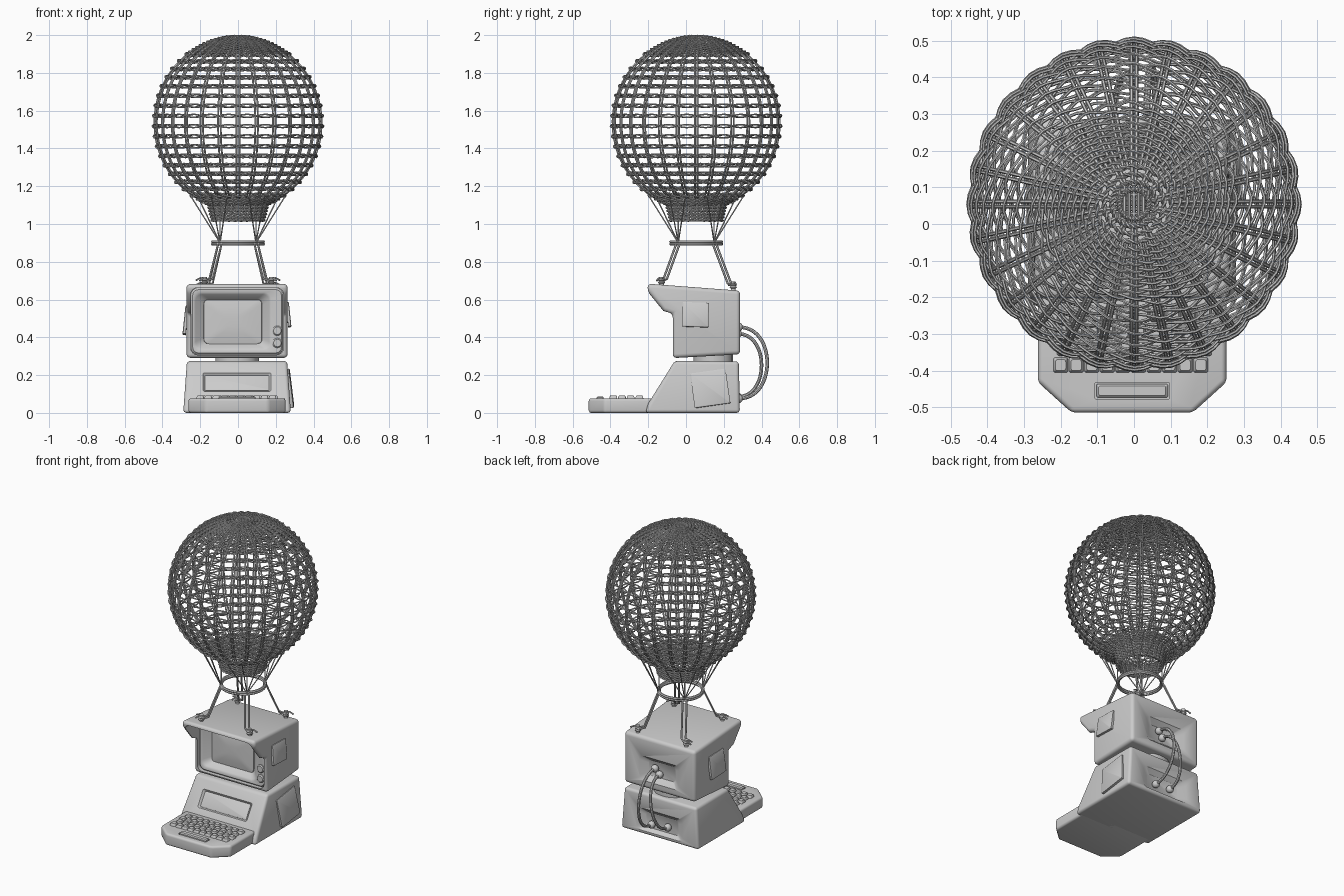
import bpy, bmesh
from math import sin, cos, pi, radians
from mathutils import Vector, Matrix

if "Cube" in bpy.data.objects:
    bpy.data.objects.remove(bpy.data.objects["Cube"])

CX, BY = -0.005, 0.054          # console centre line, balloon axis
X, Y, Z = Vector((1, 0, 0)), Vector((0, 1, 0)), Vector((0, 0, 1))
cutters = []


def make(name, bm):
    bmesh.ops.recalc_face_normals(bm, faces=bm.faces)
    me = bpy.data.meshes.new(name)
    bm.to_mesh(me)
    bm.free()
    ob = bpy.data.objects.new(name, me)
    bpy.context.collection.objects.link(ob)
    return ob


def frame(o, x, y):
    x, y = x.normalized(), y.normalized()
    n = x.cross(y)
    return Matrix.Translation(o) @ Matrix((x, y, n)).transposed().to_4x4()


def add_loft(bm, rings, m):
    """Skin rounded rectangles (cx, cy, w, h, corner, depth) and cap the ends."""
    loops = []
    for cx, cy, w, h, r, d in rings:
        loop = []
        for q, (sx, sy) in enumerate([(1, 1), (-1, 1), (-1, -1), (1, -1)]):
            for k in range(5):
                a = (q + k / 4) * pi / 2
                p = Vector((cx + sx * (w / 2 - r) + r * cos(a), cy + sy * (h / 2 - r) + r * sin(a), d))
                loop.append(bm.verts.new(m @ p))
        loops.append(loop)
    n = len(loops[0])
    for a, b in zip(loops, loops[1:]):
        for i in range(n):
            bm.faces.new((a[i], a[(i + 1) % n], b[(i + 1) % n], b[i]))
    bm.faces.new(loops[0][::-1])
    bm.faces.new(loops[-1])


def loft(name, rings, m):
    bm = bmesh.new()
    add_loft(bm, rings, m)
    return make(name, bm)


def prism(name, pts, vec, place, bevel):
    bm = bmesh.new()
    f = bm.faces.new([bm.verts.new(place(*p)) for p in pts])
    new = bmesh.ops.extrude_face_region(bm, geom=[f])['geom']
    bmesh.ops.translate(bm, vec=vec, verts=[v for v in new if isinstance(v, bmesh.types.BMVert)])
    ob = make(name, bm)
    b = ob.modifiers.new('round', 'BEVEL')
    b.width, b.segments, b.limit_method, b.angle_limit = bevel, 4, 'ANGLE', radians(35)
    return ob


def cut(ob, rings, m):
    c = loft('cutter', rings, m)
    c.hide_render = True
    cutters.append(c)
    mod = ob.modifiers.new('cut', 'BOOLEAN')
    mod.operation, mod.object, mod.solver = 'DIFFERENCE', c, 'EXACT'


def tubes(name, paths, radius, closed=False, res=1):
    cu = bpy.data.curves.new(name, 'CURVE')
    cu.dimensions, cu.bevel_depth, cu.bevel_resolution, cu.use_fill_caps = '3D', radius, res, True
    for p in paths:
        s = cu.splines.new('POLY')
        s.points.add(len(p) - 1)
        for sp, co in zip(s.points, p):
            sp.co = (*co, 1)
        s.use_cyclic_u = closed
    ob = bpy.data.objects.new(name, cu)
    bpy.context.collection.objects.link(ob)


def balls(name, places, r, scale=(1, 1, 1)):
    bm = bmesh.new()
    for p in places:
        bmesh.ops.create_uvsphere(bm, u_segments=16, v_segments=10, radius=r,
                                  matrix=Matrix.Translation(p) @ Matrix.Diagonal((*scale, 1)))
    make(name, bm)


# Monitor shell: hooded side profile, screen pocket, rear socket
shell = prism('monitor_shell', [(-.203, .684), (.287, .647), (.287, .31), (-.07, .29), (-.07, .525),
                                (-.12, .54), (-.203, .642)],
              X * .536, lambda y, z: Vector((CX - .268, y, z)), .022)
for v in shell.data.vertices:
    if v.co.y > .2:
        v.co.x = CX + (v.co.x - CX) * .97
front = frame(Vector((CX, 0, .485)), X, Z)
back = frame(Vector((CX, .285, 0)), -X, Z)
cut(shell, [(0, 0, .49, .355, .035, -.001), (0, 0, .49, .355, .035, .3)], front)
cut(shell, [(0, .44, .2, .1, .02, -.03), (0, .44, .3, .17, .03, .006)], back)

# Bezel with sunken screen and knobs
loft('bezel', [(0, 0, .488, .353, .035, 0), (0, 0, .488, .353, .035, .045), (0, 0, .47, .335, .03, .055),
               (-.025, 0, .41, .305, .035, .055), (-.025, 0, .39, .285, .035, .047),
               (-.022, -.002, .31, .235, .03, .012)], front)
loft('screen', [(-.022, -.002, .31, .235, .02, .01), (-.022, -.002, .305, .23, .02, .018),
                (-.022, -.002, .2, .15, .02, .026), (-.022, -.002, .08, .06, .02, .029)], front)
for i, z in enumerate((-.05, -.115)):
    loft('knob_%d' % i, [(.213, z, .052, .052, .0259, .05), (.213, z, .052, .052, .0259, .062),
                         (.213, z, .04, .04, .0199, .068)], front)

# Swivel neck
loft('swivel_neck', [(CX, .145, .23, .21, .1, .25), (CX, .145, .23, .21, .1, .32)], Matrix())

# Console base with sloped front panel and rear socket
base = prism('console_base', [(-.215, 0), (-.2, .05), (-.06, .275), (.28, .272), (.285, 0)],
             X * .57, lambda y, z: Vector((CX - .285, y, z)), .018)
for v in base.data.vertices:
    v.co.x = CX + (v.co.x - CX) * (1 - .25 * v.co.z)
slope = frame(Vector((CX, -.13, .162)), X, Vector((0, .14, .222)))
cut(base, [(0, 0, .34, .1, .008, -.012), (0, 0, .37, .125, .012, .006)], slope)
cut(base, [(0, .09, .24, .1, .02, -.03), (0, .1, .36, .16, .03, .006)], back)
loft('front_panel', [(0, 0, .335, .095, .006, -.015), (0, 0, .335, .095, .006, -.008),
                     (0, 0, .325, .086, .005, -.006)], slope)

# Keyboard tray, keys and space bar
tray = prism('keyboard_tray', [(-.257, -.15), (-.257, -.432), (-.165, -.515), (.165, -.515),
                               (.257, -.432), (.257, -.15)],
             Z * .077, lambda x, y: Vector((CX + x, y, 0)), .014)
cut(tray, [(0, -.455, .205, .045, .004, .068), (0, -.455, .205, .045, .004, .1)], Matrix.Translation(X * CX))
bm = bmesh.new()
for row in range(4):
    for col in range(10):
        x, y = CX + (col - 4.5) * .0425 + (.006 if row % 2 else -.004), -.385 + row * .046
        add_loft(bm, [(x, y, .041, .043, .006, .06), (x, y, .039, .041, .006, .082),
                      (x, y, .028, .03, .006, .093)], Matrix())
make('keys', bm)
loft('space_bar', [(CX, -.455, .195, .036, .004, .06), (CX, -.455, .195, .036, .004, .082),
                   (CX, -.455, .183, .025, .004, .088)], Matrix())


# Slightly crooked patch plates on the sides
def patch(name, side, y, z, w, h, turn, lean):
    m = frame(Vector((CX + side[0], y, z)), Y * side[1], Z)
    m = m @ Matrix.Rotation(radians(turn), 4, 'Z') @ Matrix.Rotation(radians(lean), 4, 'X')
    loft(name, [(0, 0, w, h, .004, -.01), (0, 0, w, h, .004, .004), (0, 0, w - .01, h - .01, .004, .007)], m)


patch('monitor_patch_right', (.274, 1), .05, .52, .14, .13, -2, -6)
patch('monitor_patch_left', (-.274, -1), .07, .49, .15, .15, 3, -6)
patch('base_patch_right', (.283, 1), .128, .13, .19, .185, 8, -7)

# Rear cables and round plugs
paths, plugs = [], []
for x0, x1, zt, zb, a, y in ((.035, .06, .455, .075, .165, .265), (.005, -.055, .42, .085, .14, .26)):
    pts = []
    for i in range(25):
        t = pi * i / 24
        pts.append(Vector((x0 + (x1 - x0) * (1 - cos(t)) / 2, y + a * max(sin(t), 0) ** .8,
                           (zt + zb) / 2 + (zt - zb) / 2 * cos(t))))
    paths.append(pts)
    plugs += [pts[0], pts[-1]]
tubes('rear_cables', paths, .0095, res=2)
balls('cable_plugs', [p + Y * .012 for p in plugs], .024)

# Balloon outline: tall globe running into a short neck; s is arc length from the top
R, RZ, CZ, END = .443, .457, 1.535, .36
S_END = R * (pi - END)
NECK = .09


def outline(s):
    if s <= S_END:
        t = s / R
        return R * sin(t), CZ + RZ * cos(t), sin(t), cos(t)
    k = (s - S_END) / NECK
    return R * sin(END) - .022 * k, CZ - RZ * cos(END) - (CZ - RZ * cos(END) - 1.018) * k, .97, -.2


def shell_point(s, ang, out=0, along=0):
    r, z, nr, nz = outline(s + along)
    return Vector(((r + out * nr) * cos(ang), BY + (r + out * nr) * sin(ang), z + out * nz))


# Balloon stakes: pairs of rods down the globe
N, TOTAL = 28, S_END + NECK
stakes = []
for k in range(N):
    start = .05 if k % 2 else .1
    for side in (-1, 1):
        pts = []
        for i in range(31):
            s = start + (TOTAL - start) * i / 30
            pts.append(shell_point(s, 2 * pi * k / N + side * min(.007 / outline(s)[0], .06)))
        stakes.append(pts)
tubes('balloon_stakes', stakes, .0052)

# Balloon weave: two strands twined round the stakes in every row
rows = [.04 + .021 * i for i in range(12)]
rows += [.292 + .0525 * i for i in range(17)]
rows += [S_END - .065 + .017 * i for i in range(10)]
weave = []
for s in rows:
    wide = .285 <= s < S_END - .08
    for sg in (-1, 1):
        weave.append([shell_point(s, 2 * pi * i / (N * 4), sg * (.011 if wide else .008) * cos(pi * i / 4),
                                  sg * (.008 if wide else .004) * sin(pi * i / 4)) for i in range(N * 4)])
tubes('balloon_weave', weave, .0043, True)
crown = []
for i in range(-3, 4):
    o, h = i * .013, .05
    crown += [[(o, BY - h, 1.987), (o, BY, 1.994), (o, BY + h, 1.987)],
              [(-h, BY + o, 1.985), (0, BY + o, 1.99), (h, BY + o, 1.985)]]
tubes('balloon_crown', crown, .005)

# Load hoop
hoop = [[(r * cos(2 * pi * i / 48), BY + r * sin(2 * pi * i / 48), z) for i in range(48)]
        for r, z in ((.135, .894), (.135, .906), (.129, .9))]
tubes('load_hoop', hoop, .008, True)

# Ropes: fans up to the globe, pairs down to the corner posts with knots and tails
fans, drops, tails, knots = [], [], [], []
bm = bmesh.new()
for q, (sx, sy) in enumerate([(1, 1), (-1, 1), (-1, -1), (1, -1)]):
    a = pi / 4 + q * pi / 2
    hook = Vector((.134 * cos(a), BY + .134 * sin(a), .9))
    for d in (-.56, -.2, .2, .56):
        fans.append([hook, shell_point(R * (pi - .6), a + d, .012)])
    fans.append([hook, shell_point(TOTAL, a)])
    y, z = (.25, .655) if sy > 0 else (-.13, .68)
    post = Vector((CX + .005 + sx * .178, y, z))
    for d in (-.009, .009):
        off = Vector((d * sx, -d * sy, 0))
        drops.append([hook + off, post + off + Vector((-.035 * sx, -.02 * sy, .03)), post + off + Z * .018])
    bmesh.ops.create_cone(bm, cap_ends=True, segments=12, radius1=.013, radius2=.013, depth=.06,
                          matrix=Matrix.Translation(post + Z * .01))
    knots += [post + Z * .01, post + Z * .024]
    tails += [[post + Z * .028, post + Vector((.02 * sx, .01, .035)), post + Vector((.045 * sx, .015, .022))],
              [post + Z * .028, post + Vector((.012 * sx, -.015, .032)), post + Vector((.025 * sx, -.025, .02))]]
make('corner_posts', bm)
tubes('upper_ropes', fans, .0035)
tubes('lower_ropes', drops, .006)
tubes('rope_tails', tails, .005)
balls('rope_knots', knots, .019, (1, 1, .45))

# Bake everything to mesh, drop cutters, smooth by angle
bpy.context.view_layer.update()
parts = [o for o in bpy.context.scene.objects if o not in cutters]
bpy.ops.object.select_all(action='DESELECT')
for o in parts:
    o.select_set(True)
bpy.context.view_layer.objects.active = parts[0]
bpy.ops.object.convert(target='MESH')
for c in cutters:
    bpy.data.objects.remove(c, do_unlink=True)
bpy.ops.object.shade_smooth_by_angle(angle=radians(35))
